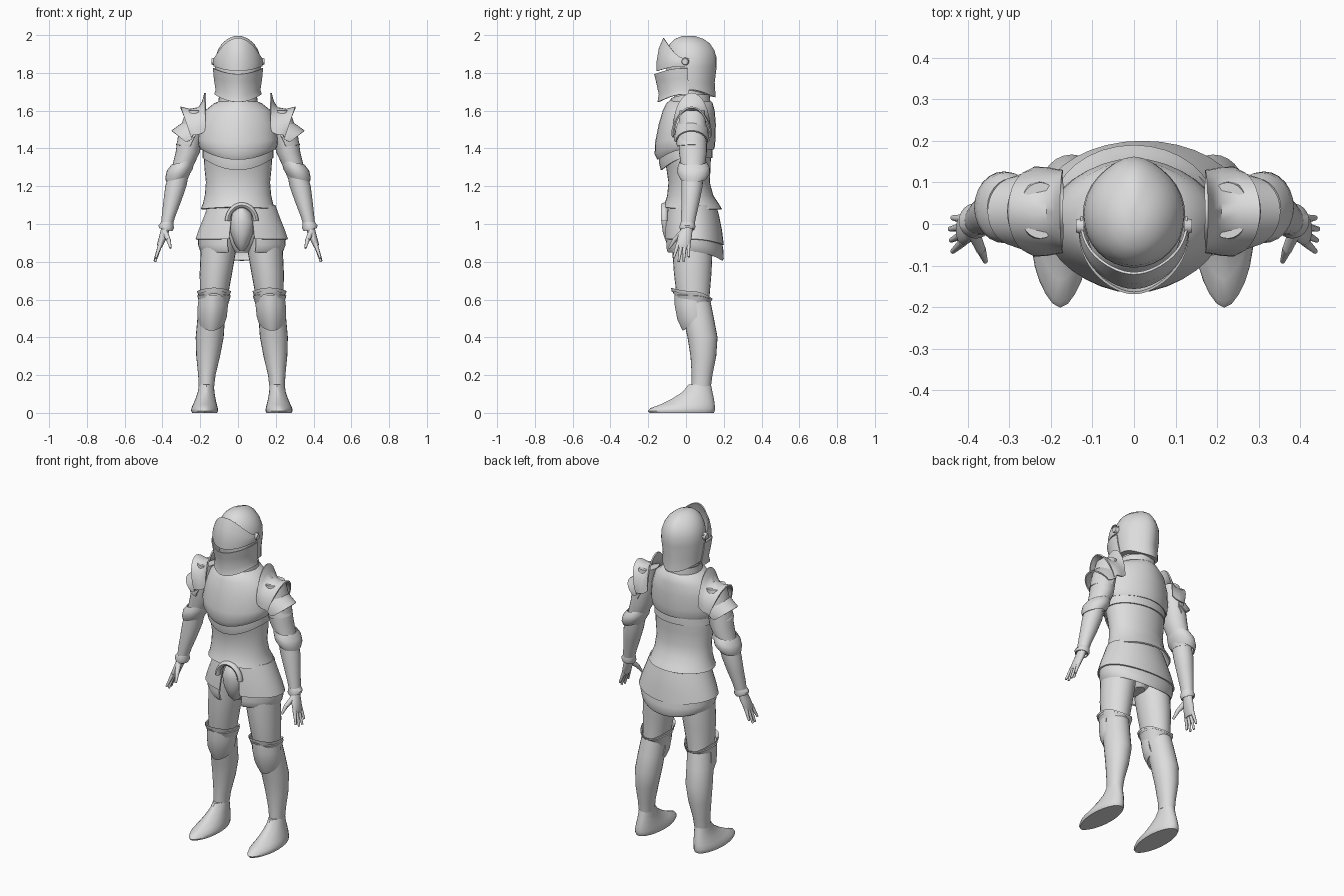
import bpy
import bmesh
import math
from mathutils import Vector

if "Cube" in bpy.data.objects:
    bpy.data.objects.remove(bpy.data.objects["Cube"], do_unlink=True)

steel = bpy.data.materials.new("plain steel grey")
steel.use_nodes = True
steel.diffuse_color = (.72, .72, .72, 1)
steel.node_tree.nodes["Principled BSDF"].inputs["Base Color"].default_value = (.72, .72, .72, 1)

HIPS = .02      # the hips and legs stand slightly to one side
parts = []


def finish(name, bm, centre=0, mirrored=False, thickness=0):
    """Turn a bmesh into a part, optionally thickened and mirrored about its own origin."""
    bmesh.ops.recalc_face_normals(bm, faces=bm.faces[:])
    if thickness:
        bmesh.ops.solidify(bm, geom=bm.faces[:], thickness=thickness)
    mesh = bpy.data.meshes.new(name)
    bm.to_mesh(mesh)
    bm.free()
    mesh.materials.append(steel)
    part = bpy.data.objects.new(name, mesh)
    part.location.x = centre
    bpy.context.collection.objects.link(part)
    if mirrored:
        part.modifiers.new("other side", "MIRROR").use_mirror_merge = False
    parts.append(part)
    return part


def skin(bm, rows, closed):
    """Bridge rows of points with quads."""
    verts = [[bm.verts.new(p) for p in row] for row in rows]
    for low, high in zip(verts, verts[1:]):
        count = len(low)
        for i in range(count if closed else count - 1):
            j = (i + 1) % count
            bm.faces.new((low[i], low[j], high[j], high[i]))
    return verts


def ring(z, half, front, back, mid=0, lift_front=0, lift_back=0, tilt=0):
    """One horizontal cross-section; lifts and tilt bend it out of level."""
    def point(angle, keel_front, keel_back):
        s, c = math.sin(angle), math.cos(angle)
        ahead, behind = max(c, 0), max(-c, 0)
        y = (front + back) / 2 - c * (back - front) / 2
        y += keel_back * behind ** 9 - keel_front * ahead ** 9
        rise = lift_front * ahead ** 2 + lift_back * behind ** 2 + tilt * s
        return (mid + half * s, y, z + rise)
    return point


def loft(name, rings, start=0, end=360, keel_front=0, keel_back=0, sides=32, solid=False, **options):
    """Stack rings; a partial sweep leaves an open plate. Angle zero faces the front."""
    closed = end - start == 360
    steps = sides if closed else sides + 1
    angles = [math.radians(start + (end - start) * i / sides) for i in range(steps)]
    bm = bmesh.new()
    verts = skin(bm, [[r(a, keel_front, keel_back) for a in angles] for r in rings], closed)
    if solid:
        bm.faces.new(verts[0])
        bm.faces.new(verts[-1])
    return finish(name, bm, **options)


def arch(x, z, width, drop, pull=0):
    """A hoop over the shoulder whose ends hang lower and closer to the body."""
    hoop = []
    for i in range(17):
        t = math.radians(-90 + 180 * i / 16)
        fall = 1 - math.cos(t)
        hoop.append((x - pull * fall, .03 + width * math.sin(t), z - drop * fall))
    return hoop


def shoulder_plate(name, hoops):
    bm = bmesh.new()
    skin(bm, hoops, False)
    finish(name, bm, mirrored=True, thickness=.008)


def rod(name, start, end, thick, thin):
    a, b = Vector(start), Vector(end)
    axis = b - a
    turn = axis.to_track_quat("Z", "Y").to_matrix().to_4x4()
    turn.translation = (a + b) / 2
    bm = bmesh.new()
    bmesh.ops.create_cone(bm, cap_ends=True, segments=10, radius1=thick, radius2=thin,
                          depth=axis.length, matrix=turn)
    finish(name, bm, mirrored=True)


# Helmet: skull, raised visor, chin guard and hinges
loft("helmet_skull", [
    ring(1.71, .112, -.09, .145, lift_back=-.04), ring(1.75, .116, -.1, .14),
    ring(1.83, .123, -.105, .15), ring(1.88, .12, -.105, .15), ring(1.92, .107, -.1, .138),
    ring(1.955, .085, -.085, .115), ring(1.98, .056, -.058, .08), ring(1.995, .02, -.02, .035),
], keel_back=.012, solid=True)
loft("visor", [
    ring(1.835, .129, -.15, .12, lift_front=-.025), ring(1.85, .132, -.15, .12, lift_front=.01),
    ring(1.865, .131, -.138, .12, lift_front=.065), ring(1.875, .129, -.115, .12, lift_front=.11),
], start=-98, end=98, keel_front=.006, thickness=.006)
loft("chin_guard", [
    ring(1.825, .127, -.155, .12, lift_front=-.03), ring(1.77, .122, -.145, .12, lift_front=-.015),
    ring(1.71, .113, -.13, .12, lift_front=-.025), ring(1.685, .12, -.137, .12, lift_front=-.04),
], start=-100, end=100, keel_front=.008, thickness=.006)
rod("visor_hinge", (.12, -.005, 1.86), (.139, -.005, 1.86), .022, .016)

# Neck and torso
loft("neck", [ring(1.6, .09, -.07, .11), ring(1.74, .08, -.06, .1)], solid=True)
loft("collar", [ring(1.635, .105, -.085, .13), ring(1.685, .1, -.08, .125, lift_front=-.02)],
     thickness=.006)
loft("breast_and_back_plate", [
    ring(1.655, .085, -.075, .12), ring(1.64, .125, -.095, .135), ring(1.6, .175, -.115, .146),
    ring(1.53, .2, -.136, .152), ring(1.45, .212, -.156, .15, lift_front=-.02),
    ring(1.41, .207, -.158, .147, lift_front=-.04), ring(1.395, .197, -.143, .142, lift_front=-.055),
], keel_front=.008, keel_back=.006, thickness=.008)
loft("belly_band", [
    ring(1.42, .188, -.135, .138, lift_front=-.04), ring(1.38, .188, -.136, .14, lift_front=-.06),
    ring(1.35, .188, -.128, .139, lift_front=-.065),
], keel_front=.006, thickness=.008)
loft("waist_plate", [
    ring(1.39, .183, -.125, .133, lift_front=-.03), ring(1.3, .178, -.105, .13),
    ring(1.22, .17, -.093, .126), ring(1.15, .176, -.1, .145),
    ring(1.105, .187, -.113, .175, lift_front=.005), ring(1.08, .197, -.122, .19, lift_front=.01),
], thickness=.008)
loft("pelvis", [
    ring(1.12, .16, -.08, .14), ring(.98, .16, -.075, .15), ring(.9, .1, -.06, .13),
    ring(.85, .04, -.03, .1),
], centre=HIPS, solid=True)
loft("groin_guard", [
    ring(1.085, .02, -.105, 0), ring(1.06, .048, -.125, 0), ring(1.01, .066, -.13, 0),
    ring(.95, .058, -.122, 0), ring(.89, .036, -.1, 0), ring(.86, .015, -.07, 0),
], centre=HIPS, solid=True)

# Arched rim above the groin guard
bm = bmesh.new()
rows = []
for i in range(17):
    t = math.pi * i / 16
    outward = Vector((math.cos(t), 0, math.sin(t)))
    middle = Vector((.075 * outward.x, -.115, 1.015 + .085 * outward.z))
    rows.append([middle + outward * .014 * math.cos(u) + Vector((0, .018 * math.sin(u), 0))
                 for u in [math.tau * k / 8 for k in range(8)]])
skin(bm, rows, True)
finish("groin_rim", bm, centre=HIPS)

# Skirt of two overlapping plates, open at the front
loft("upper_skirt", [
    ring(1.1, .178, -.095, .16), ring(1.04, .2, -.107, .176), ring(.97, .228, -.115, .19),
    ring(.92, .245, -.118, .2, lift_back=-.03),
], start=16, end=344, centre=HIPS, thickness=.008)
loft("lower_skirt", [
    ring(.94, .232, -.108, .19, lift_back=-.03), ring(.89, .232, -.112, .198, lift_back=-.03),
    ring(.862, .222, -.11, .2, lift_back=-.045), ring(.85, .215, -.103, .193, lift_back=-.045),
], start=19, end=341, centre=HIPS, thickness=.008)

# Legs
leg = dict(centre=HIPS, mirrored=True, sides=24)
loft("thigh", [
    ring(1, .09, -.075, .14, mid=.115), ring(.85, .093, -.072, .14, mid=.125),
    ring(.74, .086, -.064, .135, mid=.137), ring(.62, .074, -.05, .125, mid=.147),
    ring(.52, .065, -.03, .13, mid=.155),
], solid=True, **leg)
loft("knee_flange", [
    ring(.622, .083, -.06, .135, mid=.147, lift_front=.01, lift_back=-.02),
    ring(.645, .09, -.08, .14, mid=.147, lift_front=.018, lift_back=-.04),
    ring(.635, .088, -.075, .138, mid=.147, lift_front=.006, lift_back=-.04),
], thickness=.006, **leg)
loft("knee_cap", [
    ring(.625, .076, -.055, .12, mid=.15), ring(.57, .08, -.054, .12, mid=.153),
    ring(.51, .078, -.04, .12, mid=.157, lift_front=-.015),
    ring(.47, .068, -.012, .12, mid=.16, lift_front=-.035),
], start=-105, end=105, keel_front=.006, thickness=.008, **leg)
loft("shin_plate", [
    ring(.6, .07, -.03, .128, mid=.152), ring(.5, .073, -.015, .148, mid=.162),
    ring(.4, .074, .008, .167, mid=.17), ring(.3, .063, .024, .16, mid=.178),
    ring(.2, .046, .03, .14, mid=.185), ring(.14, .041, .03, .132, mid=.187),
], solid=True, **leg)
loft("shoe", [
    ring(.15, .04, .028, .132, mid=.187), ring(.11, .044, -.005, .14, mid=.189),
    ring(.075, .053, -.06, .148, mid=.192), ring(.045, .063, -.12, .152, mid=.195),
    ring(.025, .07, -.175, .154, mid=.197), ring(.01, .071, -.187, .152, mid=.197),
    ring(0, .066, -.18, .147, mid=.197),
], keel_front=.014, solid=True, **leg)

# Shoulder plates, flaring outward in layers
shoulder_plate("shoulder_guard", [
    arch(.178, 1.695, .1, .2, pull=.008), arch(.19, 1.65, .103, .17),
    arch(.21, 1.618, .107, .145), arch(.255, 1.61, .108, .14, pull=.015),
    arch(.303, 1.622, .1, .165, pull=.055),
])
shoulder_plate("middle_shoulder_lame", [
    arch(.235, 1.585, .09, .12, pull=.01), arch(.29, 1.54, .094, .1, pull=.03),
    arch(.352, 1.495, .085, .06, pull=.075),
])
shoulder_plate("lower_shoulder_lame", [
    arch(.27, 1.53, .08, .07, pull=.04), arch(.305, 1.47, .084, .04, pull=.06),
    arch(.328, 1.42, .076, .01, pull=.075),
])

# Arms
arm = dict(mirrored=True, sides=24)
loft("upper_arm", [
    ring(1.6, .05, -.035, .1, mid=.225), ring(1.48, .066, -.04, .11, mid=.25),
    ring(1.38, .064, -.037, .11, mid=.266), ring(1.3, .055, -.025, .1, mid=.295),
    ring(1.24, .05, -.02, .09, mid=.315),
], solid=True, **arm)
loft("elbow_guard", [
    ring(1.325, .055, -.03, .105, mid=.293, tilt=-.015),
    ring(1.3, .066, -.038, .118, mid=.305, tilt=-.02),
    ring(1.27, .066, -.04, .12, mid=.312, tilt=-.022),
    ring(1.24, .054, -.025, .1, mid=.322, tilt=-.015),
], thickness=.006, **arm)
loft("forearm", [
    ring(1.27, .052, -.022, .092, mid=.312), ring(1.2, .056, -.024, .088, mid=.329),
    ring(1.12, .047, -.024, .072, mid=.348), ring(1.04, .036, -.026, .054, mid=.368),
    ring(.98, .03, -.026, .042, mid=.38),
], solid=True, **arm)
loft("wrist_cuff", [
    ring(1.01, .032, -.027, .046, mid=.375), ring(.985, .041, -.035, .05, mid=.38, tilt=.008),
    ring(.97, .035, -.032, .044, mid=.383, tilt=.008),
], thickness=.005, **arm)
loft("palm", [
    ring(.98, .024, -.025, .035, mid=.382), ring(.94, .022, -.042, .032, mid=.394),
    ring(.895, .018, -.052, .024, mid=.41), ring(.875, .012, -.048, .018, mid=.414),
], solid=True, **arm)

# Fingers fan out slightly, the middle ones longest
for i, tip_z in enumerate((.82, .8, .803, .825)):
    rod("finger_%d" % (i + 1), (.41, -.042 + .018 * i, .895),
        (.436 + .003 * (i % 3), -.066 + .027 * i, tip_z), .0115, .006)
rod("thumb_base", (.386, -.02, .955), (.368, -.062, .915), .016, .012)
rod("thumb_tip", (.368, -.06, .917), (.357, -.09, .872), .012, .006)

# Soft shading with crisp plate edges
bpy.ops.object.select_all(action="DESELECT")
for part in parts:
    part.select_set(True)
bpy.context.view_layer.objects.active = parts[0]
bpy.ops.object.shade_smooth_by_angle(angle=math.radians(45))
